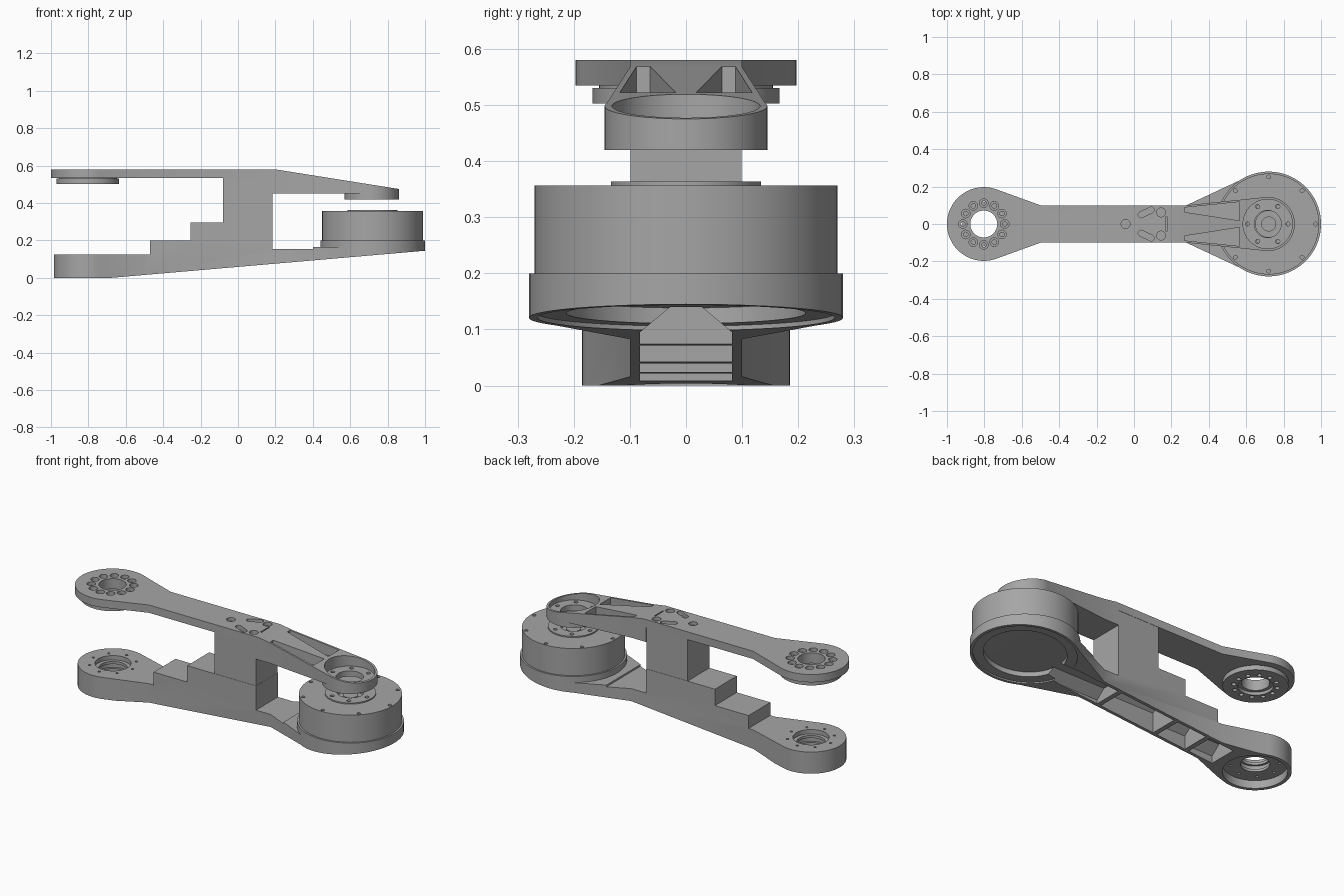
import bpy, bmesh, math
from mathutils import Vector, Matrix

if "Cube" in bpy.data.objects:
    bpy.data.objects.remove(bpy.data.objects["Cube"], do_unlink=True)

metal = bpy.data.materials.new("grey_metal")
metal.use_nodes = True
metal.diffuse_color = (0.38, 0.38, 0.38, 1)
metal.node_tree.nodes["Principled BSDF"].inputs["Base Color"].default_value = (0.38, 0.38, 0.38, 1)

LEFT, RIGHT = -0.803, 0.72      # joint axes
SLOPE = 0.0863                  # underside slope of the lower arm


def prism(name, pts, lo, hi, axis="z"):
    """Extrude a closed outline along an axis."""
    place = {"z": lambda a, b, h: (a, b, h),
             "y": lambda a, b, h: (a, h, b),
             "x": lambda a, b, h: (h, a, b)}[axis]
    bm = bmesh.new()
    low = [bm.verts.new(place(a, b, lo)) for a, b in pts]
    high = [bm.verts.new(place(a, b, hi)) for a, b in pts]
    n = len(pts)
    bm.faces.new(low)
    bm.faces.new(high)
    for i in range(n):
        j = (i + 1) % n
        bm.faces.new((low[i], low[j], high[j], high[i]))
    bmesh.ops.recalc_face_normals(bm, faces=bm.faces)
    mesh = bpy.data.meshes.new(name)
    bm.to_mesh(mesh)
    bm.free()
    ob = bpy.data.objects.new(name, mesh)
    bpy.context.scene.collection.objects.link(ob)
    mesh.materials.append(metal)
    return ob


def arc(x, y, r, a0, a1, n):
    return [(x + r * math.cos(a0 + (a1 - a0) * i / n),
             y + r * math.sin(a0 + (a1 - a0) * i / n)) for i in range(n + 1)]


def disc(name, x, y, r, lo, hi, n=72):
    return prism(name, arc(x, y, r, 0, math.tau, n)[:-1], lo, hi)


def box(name, x0, x1, y0, y1, lo, hi):
    return prism(name, [(x0, y0), (x1, y0), (x1, y1), (x0, y1)], lo, hi)


def combine(ob, others, op="DIFFERENCE"):
    """Apply booleans and remove the helper solids."""
    for other in others:
        mod = ob.modifiers.new("cut", "BOOLEAN")
        mod.operation, mod.solver, mod.object = op, "EXACT", other
        bpy.context.view_layer.update()
        deps = bpy.context.evaluated_depsgraph_get()
        mesh = bpy.data.meshes.new_from_object(ob.evaluated_get(deps))
        ob.modifiers.clear()
        ob.data = mesh
        bpy.data.objects.remove(other, do_unlink=True)


def tangent(cx, r, px, py):
    """Angle on a circle where the line from a point touches it, outer side."""
    base = math.atan2(py, px - cx)
    swing = math.acos(r / math.hypot(px - cx, py))
    return base + swing if px > cx else base - swing


def arm_outline(x0, r0, x1, r1, neck0, neck1, half):
    a, b = tangent(x0, r0, neck0, half), tangent(x1, r1, neck1, half)
    return (arc(x0, 0, r0, a, math.tau - a, 64) + [(neck0, -half), (neck1, -half)]
            + arc(x1, 0, r1, -b, b, 64) + [(neck1, half), (neck0, half)])


def hole_ring(x, r, count, size, lo, hi):
    return [disc("hole", x + r * math.cos(math.tau * i / count),
                 r * math.sin(math.tau * i / count), size, lo, hi, 20) for i in range(count)]


# Lower arm: plan outline trimmed to the stepped side profile
lower = prism("lower_arm", arm_outline(-0.8, 0.185, RIGHT, 0.277, -0.5, 0.28, 0.1), -0.1, 0.6)
side = [(-1.2, 0), (1.2, 0), (1.2, 0.165), (0.4, 0.165), (0.4, 0.155), (0.185, 0.155),
        (0.185, 0.295), (-0.255, 0.295), (-0.255, 0.2), (-0.47, 0.2), (-0.47, 0.125), (-1.2, 0.125)]
combine(lower, [prism("profile", side, -0.5, 0.5, "y")], "INTERSECT")
combine(lower, [disc("motor_seat", RIGHT, 0, 0.28, 0.05, 0.2, 96)], "UNION")
wedge = [(-0.68, 0), (1.32, 2 * SLOPE), (1.32, -0.3), (-0.68, -0.3)]
cuts = [prism("slope", wedge, -0.5, 0.5, "y")]

# Pockets with chamfered roofs between the ribs under the lower arm
for x0, x1, roof in ((-0.585, -0.43, 0.095), (-0.405, -0.22, 0.145),
                     (-0.195, 0.15, 0.2), (0.175, 0.53, 0.14)):
    shoulder = roof - 0.045
    section = [(-0.082, -0.1), (0.082, -0.1), (0.082, shoulder), (0.028, roof),
               (-0.028, roof), (-0.082, shoulder)]
    cuts.append(prism("pocket", section, x0, x1, "x"))

# Tilted recesses under the motor seat
for r, depth in ((0.265, 0.008), (0.213, 0.036)):
    cutter = disc("recess", 0, 0, r, -0.1, depth)
    cutter.matrix_world = (Matrix.Translation((RIGHT, 0, SLOPE * (RIGHT + 0.68)))
                           @ Matrix.Rotation(-math.atan(SLOPE), 4, "Y"))
    cuts.append(cutter)

# Stepped bore of the lower left joint
cuts += [disc("bore", -0.8, 0, r, lo, hi)
         for r, lo, hi in ((0.165, -0.1, 0.045), (0.095, 0.1, 0.2), (0.075, -0.1, 0.2),
                           (0.088, 0.06, 0.085))]
cuts += hole_ring(-0.8, 0.125, 8, 0.007, -0.1, 0.2)
combine(lower, cuts)

# Column between the arms
column = box("column", -0.08, 0.184, -0.0985, 0.0985, 0.28, 0.54)

# Upper arm: plan outline trimmed to its side profile
upper = prism("upper_arm", arm_outline(LEFT, 0.197, 0.715, 0.144, -0.5, 0.28, 0.1), 0.3, 0.7)
side = [(-1.2, 0.535), (0.185, 0.535), (0.185, 0.45), (1.2, 0.45), (1.2, 0.8), (-1.2, 0.8)]
combine(upper, [prism("profile", side, -0.5, 0.5, "y")], "INTERSECT")
combine(upper, [disc("ring", 0.715, 0, 0.145, 0.42, 0.6),
                disc("collar", LEFT, 0, 0.155, 0.52, 0.55),
                disc("boss", LEFT, 0, 0.167, 0.503, 0.53)], "UNION")
top = [(-1.2, 0.58), (0.2, 0.58), (1, 0.453), (1, 0.9), (-1.2, 0.9)]
cuts = [prism("slope", top, -0.5, 0.5, "y"),
        disc("cup", 0.715, 0, 0.132, 0.452, 0.8),
        disc("bore", 0.715, 0, 0.072, 0.3, 0.8),
        disc("bore", LEFT, 0, 0.072, 0.3, 0.8),
        disc("counterbore", LEFT, 0, 0.09, 0.3, 0.52),
        box("seam", 0.17, 0.177, -0.04, 0.04, 0.57, 0.7)]
cuts += hole_ring(0.715, 0.108, 6, 0.011, 0.3, 0.8)

# Triangular lightening pockets and angled slots, mirrored across the centre line
for s in (-1, 1):
    tri = [(0.27, s * 0.064), (0.27, s * 0.088), (0.565, s * 0.118), (0.565, s * 0.018)]
    cuts.append(prism("truss_pocket", tri, 0.475, 0.8))
    slot = (arc(0.03, 0, 0.016, -math.pi / 2, math.pi / 2, 10)
            + arc(-0.03, 0, 0.016, math.pi / 2, 1.5 * math.pi, 10))
    cutter = prism("slot", slot, 0.555, 0.8)
    cutter.matrix_world = Matrix.Translation((0.065, s * 0.062, 0)) @ Matrix.Rotation(s * 0.45, 4, "Z")
    cuts.append(cutter)
    cuts.append(disc("screw_hole", 0.145, s * 0.062, 0.024, 0.56, 0.8, 24))
cuts.append(disc("screw_hole", -0.045, 0, 0.024, 0.56, 0.8, 24))

# Bolt circle of the upper left joint
cuts += hole_ring(LEFT, 0.112, 12, 0.023, 0.56, 0.8)
cuts += hole_ring(LEFT, 0.112, 12, 0.012, 0.3, 0.8)
combine(upper, cuts)

# Motor housing with its output hub
motor = disc("motor_housing", RIGHT, 0, 0.27, 0.165, 0.357, 96)
combine(motor, [disc("hub", RIGHT, 0, 0.134, 0.3, 0.364)], "UNION")
combine(motor, [disc("hub_bore", RIGHT, 0, 0.07, 0.335, 0.5)]
        + hole_ring(RIGHT, 0.252, 8, 0.01, 0.34, 0.5)
        + hole_ring(RIGHT, 0.105, 6, 0.011, 0.35, 0.5))
motor_cap = disc("motor_cap", RIGHT, 0, 0.04, 0.32, 0.35, 40)

# Smooth curved walls, crisp edges
for ob in (lower, column, upper, motor, motor_cap):
    bpy.ops.object.select_all(action="DESELECT")
    ob.select_set(True)
    bpy.context.view_layer.objects.active = ob
    bpy.ops.object.shade_smooth_by_angle(angle=math.radians(30))
